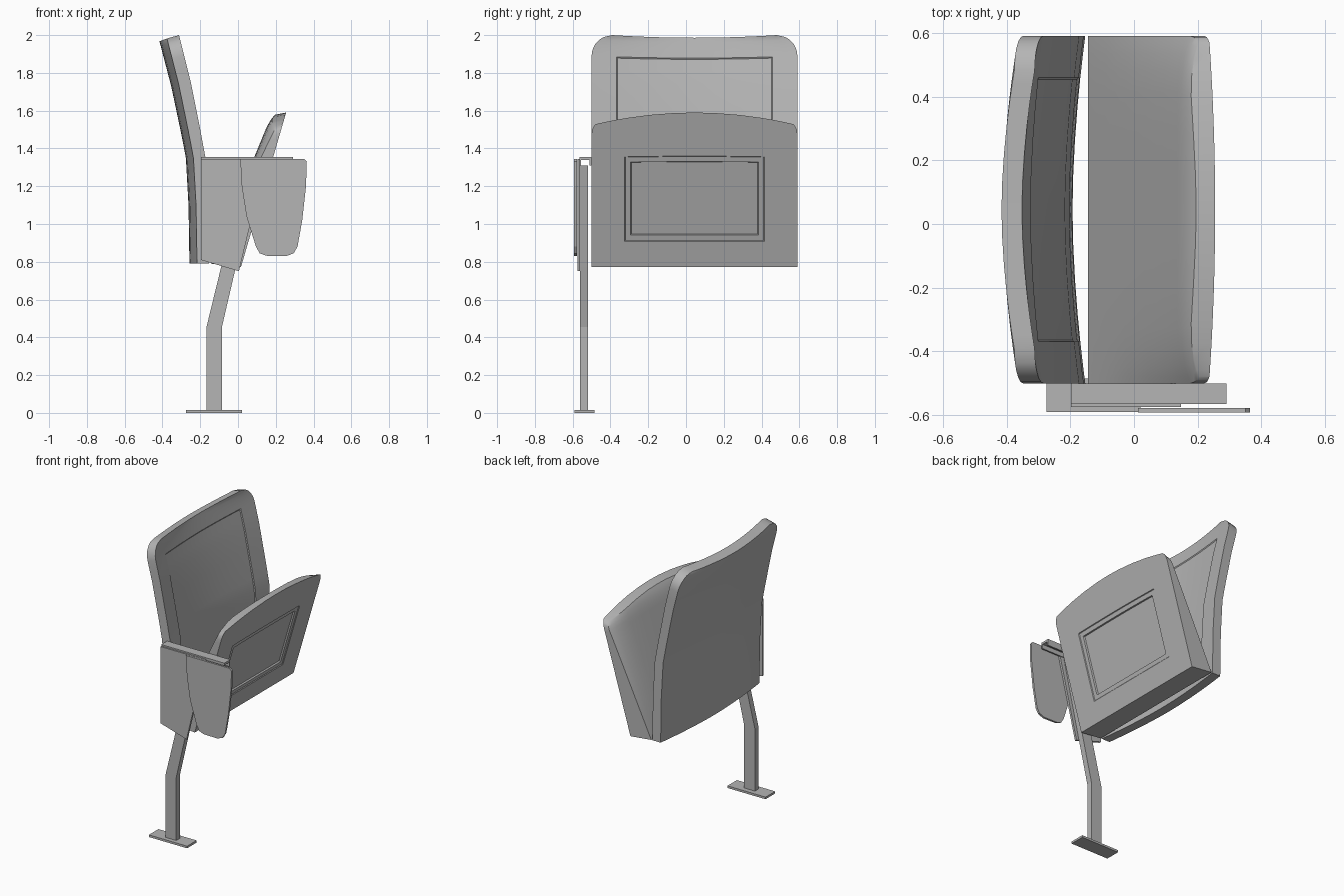
import bpy, bmesh
from math import sqrt
from mathutils import Vector

cube = bpy.data.objects.get("Cube")
if cube:
    bpy.data.objects.remove(cube)

GREY = 0.46
grey = bpy.data.materials.new("plain grey")
grey.use_nodes = True
grey.diffuse_color = (GREY, GREY, GREY, 1)
grey.node_tree.nodes["Principled BSDF"].inputs["Base Color"].default_value = (GREY, GREY, GREY, 1)

MID, HALF = 0.045, 0.545      # centre and half width of the seat along y


def finish(name, bm, smooth=False):
    mesh = bpy.data.meshes.new(name)
    bm.to_mesh(mesh)
    bm.free()
    mesh.materials.append(grey)
    obj = bpy.data.objects.new(name, mesh)
    bpy.context.scene.collection.objects.link(obj)
    if smooth:
        bpy.ops.object.select_all(action='DESELECT')
        obj.select_set(True)
        bpy.context.view_layer.objects.active = obj
        bpy.ops.object.shade_smooth_by_angle(angle=0.45)
    return obj


def plate(name, outline, y0, y1):
    """Extrude an x-z outline from y0 to y1."""
    bm = bmesh.new()
    face = bm.faces.new([bm.verts.new((x, y0, z)) for x, z in outline])
    new = bmesh.ops.extrude_face_region(bm, geom=[face])["geom"]
    bmesh.ops.translate(bm, vec=(0, y1 - y0, 0),
                        verts=[v for v in new if isinstance(v, bmesh.types.BMVert)])
    bmesh.ops.recalc_face_normals(bm, faces=bm.faces)
    return finish(name, bm)


def box(name, x0, x1, y0, y1, z0, z1):
    return plate(name, [(x0, z0), (x1, z0), (x1, z1), (x0, z1)], y0, y1)


def along(points, s):
    """Point at height key s on a polyline of (s, x, z)."""
    for a, b in zip(points, points[1:]):
        if s <= b[0]:
            break
    f = (s - a[0]) / (b[0] - a[0])
    return a[1] + (b[1] - a[1]) * f, a[2] + (b[2] - a[2]) * f


def shell(name, front, back, us, vs, region, steps):
    """Closed slab between two surfaces, with an inset panel on the front."""
    bm = bmesh.new()
    grids = [[[bm.verts.new(f(u, v)) for u in us] for v in vs] for f in (front, back)]
    panel = []
    for k, g in enumerate(grids):
        for j in range(len(vs) - 1):
            for i in range(len(us) - 1):
                face = bm.faces.new((g[j][i], g[j][i + 1], g[j + 1][i + 1], g[j + 1][i]))
                u, v = (us[i] + us[i + 1]) / 2, (vs[j] + vs[j + 1]) / 2
                if k == 0 and abs(u) < region[0] and region[1] < v < region[2]:
                    panel.append(face)

    def rim(g):
        return (g[0] + [r[-1] for r in g[1:-1]] + g[-1][::-1]
                + [r[0] for r in g[-2:0:-1]])
    a, b = rim(grids[0]), rim(grids[1])
    for i in range(len(a)):
        bm.faces.new((a[i - 1], a[i], b[i], b[i - 1]))
    bmesh.ops.recalc_face_normals(bm, faces=bm.faces)
    for thickness, depth in steps:
        bmesh.ops.inset_region(bm, faces=panel, thickness=thickness, depth=depth,
                               use_even_offset=True)
    return finish(name, bm, True)


def mirrored(values):
    return [-v for v in reversed(values)] + [0] + list(values)


# Backrest: leaning slab, hollow across its width, rounded top corners
edge_front = [(0.79, -0.153, 0), (1.1, -0.158, 0), (1.35, -0.172, 0), (1.5, -0.2, 0),
              (1.75, -0.25, 0), (2.0, -0.312, 0)]


def back_surface(offset, drop):
    def f(t, z):
        rounding = max(0, z - 1.89)
        w = HALF - 0.11 + sqrt(max(0, 0.11 ** 2 - rounding ** 2))
        top = max(0, (z - 1.4) / 0.6)
        x = along(edge_front, z)[0] - offset - 0.04 * (1 - abs(t) ** 1.8)
        return Vector((x, MID + t * w, z - top * (drop + 0.014 * (1 - t * t))))
    return f


rows = [0.79, 0.93, 1.1, 1.22, 1.35, 1.42, 1.5, 1.62, 1.75, 1.82, 1.89,
        1.92, 1.95, 1.975, 1.99, 2.0]
shell("backrest", back_surface(0, 0), back_surface(0.064, 0.018),
      mirrored([0.2, 0.4, 0.6, 0.76, 0.9, 1]), rows, (0.76, 0.93, 1.89),
      [(0.006, -0.005), (0.012, 0)])

# Seat: folded-up wedge with a bowed front edge and a crowned top
under = [(0, 0.016, 0.773), (1, 0.255, 1.59)]
upper = [(0, -0.145, 0.79), (0.9, 0.15, 1.51), (0.96, 0.172, 1.55), (1, 0.195, 1.578)]


def seat_surface(profile, crown):
    def f(t, v):
        s = v - 0.075 * t * t * v ** 6
        w = HALF * (1 - 0.04 * (max(0, v - 0.9) / 0.1) ** 2)
        x, z = along(profile, s)
        lift = crown * v * abs(t) ** 6
        return Vector((x + lift, MID + t * w, z - lift * 0.3))
    return f


shell("seat", seat_surface(under, 0), seat_surface(upper, 0.045),
      mirrored([0.2, 0.45, 0.68, 0.8, 0.9, 0.96, 1]),
      [0, 0.166, 0.35, 0.55, 0.718, 0.8, 0.86, 0.9, 0.94, 0.97, 0.99, 1],
      (0.68, 0.166, 0.718), [(0.004, -0.005), (0.028, 0), (0.004, -0.01)])

# Standard: foot plate, bent post and side panel
box("foot_plate", -0.275, 0.02, -0.59, -0.485, 0, 0.015)
plate("bent_post", [(-0.168, 0.012), (-0.085, 0.012), (-0.085, 0.455), (-0.012, 0.77),
                    (0.11, 1.31), (0.035, 1.31), (-0.085, 0.79), (-0.168, 0.45)],
      -0.56, -0.52)
plate("side_panel", [(-0.197, 1.345), (-0.197, 0.81), (0.005, 0.75), (0.148, 1.345)],
      -0.575, -0.56)

# Armrest: downward channel of a top strip and two lips
box("armrest_top", -0.197, 0.29, -0.565, -0.5, 1.34, 1.355)
for name, y in (("outer", -0.565), ("inner", -0.51)):
    box("armrest_lip_" + name, -0.197, 0.29, y, y + 0.01, 1.31, 1.34)

# Writing tablet hanging folded beside the armrest
plate("writing_tablet", [(0.012, 1.345), (0.02, 1.2), (0.045, 1.04), (0.095, 0.88),
                         (0.115, 0.845), (0.15, 0.832), (0.255, 0.83), (0.295, 0.845),
                         (0.315, 0.88), (0.34, 1.02), (0.36, 1.2), (0.364, 1.33),
                         (0.35, 1.345)], -0.592, -0.578)
